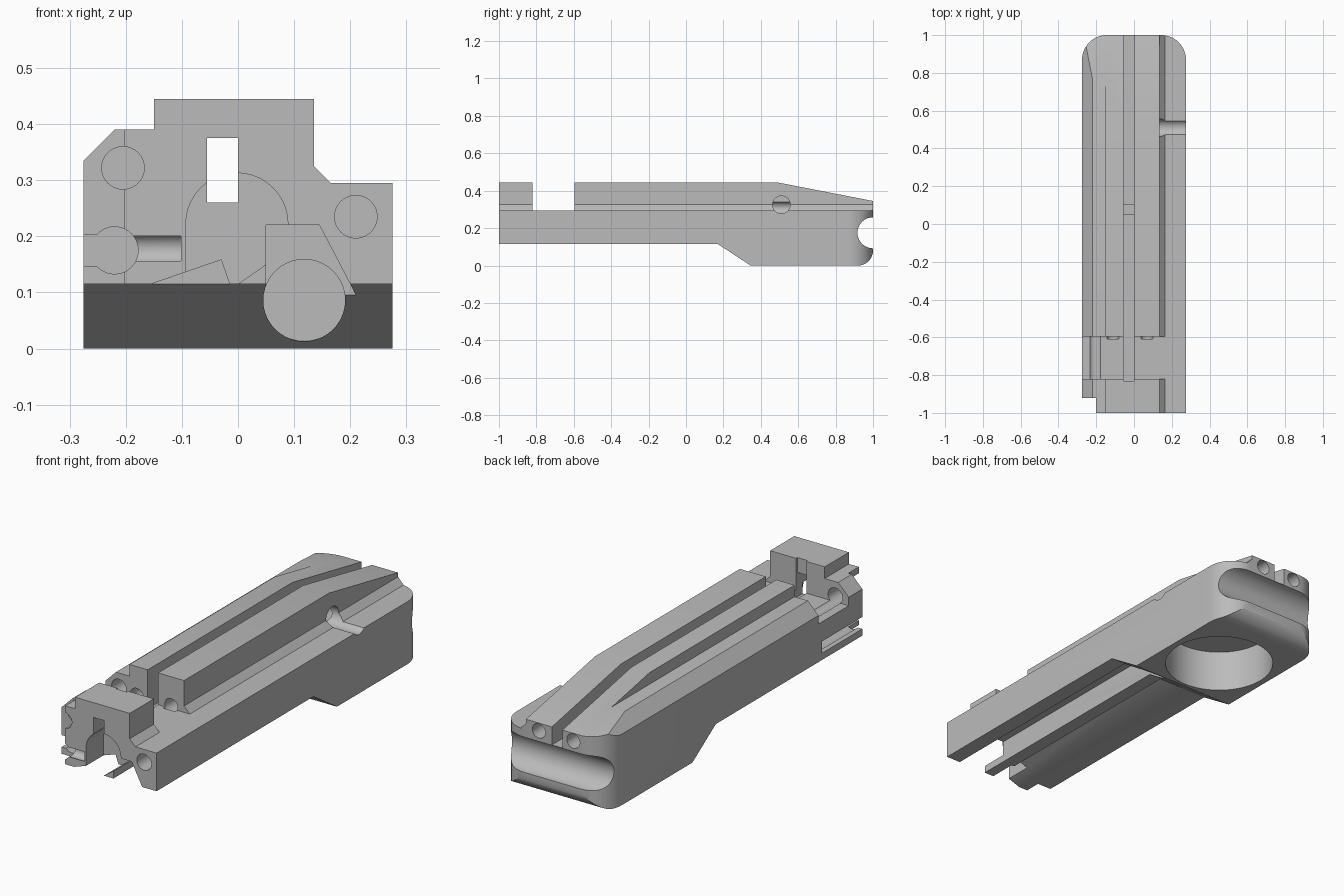
import bpy, bmesh, math
from mathutils import Vector

cube = bpy.data.objects.get("Cube")
if cube:
    bpy.data.objects.remove(cube, do_unlink=True)

steel = bpy.data.materials.new("steel_grey")
steel.use_nodes = True
steel.diffuse_color = (0.5, 0.5, 0.5, 1)
steel.node_tree.nodes["Principled BSDF"].inputs["Base Color"].default_value = (0.5, 0.5, 0.5, 1)


def prism(name, pts, axis, lo, hi):
    """Extrude a 2D outline along an axis: x uses (y,z), y uses (x,z), z uses (x,y)."""
    place = {"x": lambda a, b, t: (t, a, b),
             "y": lambda a, b, t: (a, t, b),
             "z": lambda a, b, t: (a, b, t)}[axis]
    bm = bmesh.new()
    face = bm.faces.new([bm.verts.new(place(a, b, lo)) for a, b in pts])
    new = bmesh.ops.extrude_face_region(bm, geom=[face])["geom"]
    shift = Vector(place(0, 0, hi - lo))
    bmesh.ops.translate(bm, vec=shift, verts=[g for g in new if isinstance(g, bmesh.types.BMVert)])
    bmesh.ops.recalc_face_normals(bm, faces=bm.faces)
    mesh = bpy.data.meshes.new(name)
    bm.to_mesh(mesh)
    bm.free()
    mesh.materials.append(steel)
    obj = bpy.data.objects.new(name, mesh)
    bpy.context.collection.objects.link(obj)
    return obj


def arc(cx, cy, r, start, end, n=12):
    return [(cx + r * math.cos(math.radians(start + (end - start) * i / n)),
             cy + r * math.sin(math.radians(start + (end - start) * i / n))) for i in range(n + 1)]


def rect(a0, a1, b0, b1):
    return [(a0, b0), (a1, b0), (a1, b1), (a0, b1)]


def circle(a, b, r, n=40):
    return arc(a, b, r, 0, 360, n)[:-1]


def combine(body, tool, operation):
    mod = body.modifiers.new(tool.name, "BOOLEAN")
    mod.operation, mod.solver, mod.object = operation, "EXACT", tool
    bpy.context.view_layer.objects.active = body
    bpy.ops.object.modifier_apply(modifier=mod.name)
    bpy.data.objects.remove(tool, do_unlink=True)


# Main body: end profile, trimmed by side profile and rounded plan
W = 0.275
body = prism("slide_body", [(-W, 0), (W, 0), (W, 0.295), (0.165, 0.295), (0.135, 0.325),
                            (0.135, 0.445), (-0.15, 0.445), (-0.15, 0.39), (-0.22, 0.39),
                            (-W, 0.335)], "y", -1, 1)
side = [(-1.1, 0.115), (0.17, 0.115), (0.345, 0)] + arc(0.92, 0.08, 0.08, -90, 0) + \
       [(1, 0.345), (0.48, 0.446), (0.48, 0.6), (-1.1, 0.6)]
side[-2] = (0.46, 0.6)
combine(body, prism("side_profile", side, "x", -0.4, 0.4), "INTERSECT")
plan = [(-W - 0.01, -1.1), (W + 0.01, -1.1), (W + 0.01, 0.8)] + arc(W - 0.13, 0.87, 0.13, 0, 90) + \
       arc(-W + 0.13, 0.87, 0.13, 90, 180) + [(-W - 0.01, 0.8)]
combine(body, prism("rounded_plan", plan, "z", -0.1, 0.6), "INTERSECT")

# Cuts: name, outline, axis, start, end
cuts = [
    # top side
    ("cross_gap", rect(-0.82, -0.595, 0.295, 0.6), "x", -0.4, 0.4),
    ("top_groove", rect(-0.055, 0, 0.26, 0.6), "y", -0.83, 1.1),
    ("block_window", rect(-0.055, 0, 0.26, 0.375), "y", -1.1, -0.8),
    ("groove_pit", rect(-0.055, 0, 0.05, 0.1), "z", 0.235, 0.3),
    ("side_hole", circle(0.51, 0.325, 0.047), "x", 0.06, 0.4),
    # back end
    ("rear_groove", circle(1.0, 0.175, 0.083), "x", -0.4, 0.4),
    ("rear_hole_a", circle(-0.112, 0.308, 0.034), "y", -0.61, 1.1),
    ("rear_hole_b", circle(0.068, 0.308, 0.034), "y", -0.61, 1.1),
    # front end
    ("corner_step", rect(-0.4, -0.202, -0.1, 0.6), "y", -1.1, -0.922),
    ("upper_front_hole", circle(-0.205, 0.322, 0.038), "y", -1.1, -0.4),
    ("lower_front_hole", circle(0.21, 0.235, 0.038), "y", -1.1, -0.85),
    ("side_pin_hole", circle(-0.22, 0.175, 0.042), "y", -1.1, -0.62),
    ("side_slot", rect(-0.4, -0.22, 0.147, 0.203), "y", -1.1, -0.62),
    ("cross_pin_hole", circle(-0.985, 0.178, 0.027), "x", -0.4, -0.102),
    ("arch_pocket", [(-0.093, 0.1), (0, 0.1), (0, 0.115), (0.05, 0.15)] +
     arc(-0.002, 0.222, 0.091, 0, 180, 20), "y", -1.1, -0.87),
    # underside
    ("rail_channel", [(0.05, 0.05), (0.234, 0.05), (0.145, 0.22), (0.05, 0.22)], "y", -1.1, 0.2),
    ("wedge_channel", [(-0.155, 0.115), (-0.155, 0.1), (-0.01, 0.1), (-0.015, 0.115),
                       (-0.03, 0.158)], "y", -1.1, 0.17),
    ("rail_bore", circle(0.118, 0.086, 0.073), "y", 0.0, 0.33),
    ("round_socket", circle(0, 0.605, 0.245, 64), "z", -0.1, 0.2),
]
for name, outline, axis, lo, hi in cuts:
    combine(body, prism(name, outline, axis, lo, hi), "DIFFERENCE")

# Smooth the curved walls, keep machined edges sharp
bpy.ops.object.select_all(action="DESELECT")
body.select_set(True)
bpy.context.view_layer.objects.active = body
bpy.ops.object.shade_smooth_by_angle(angle=math.radians(25))
